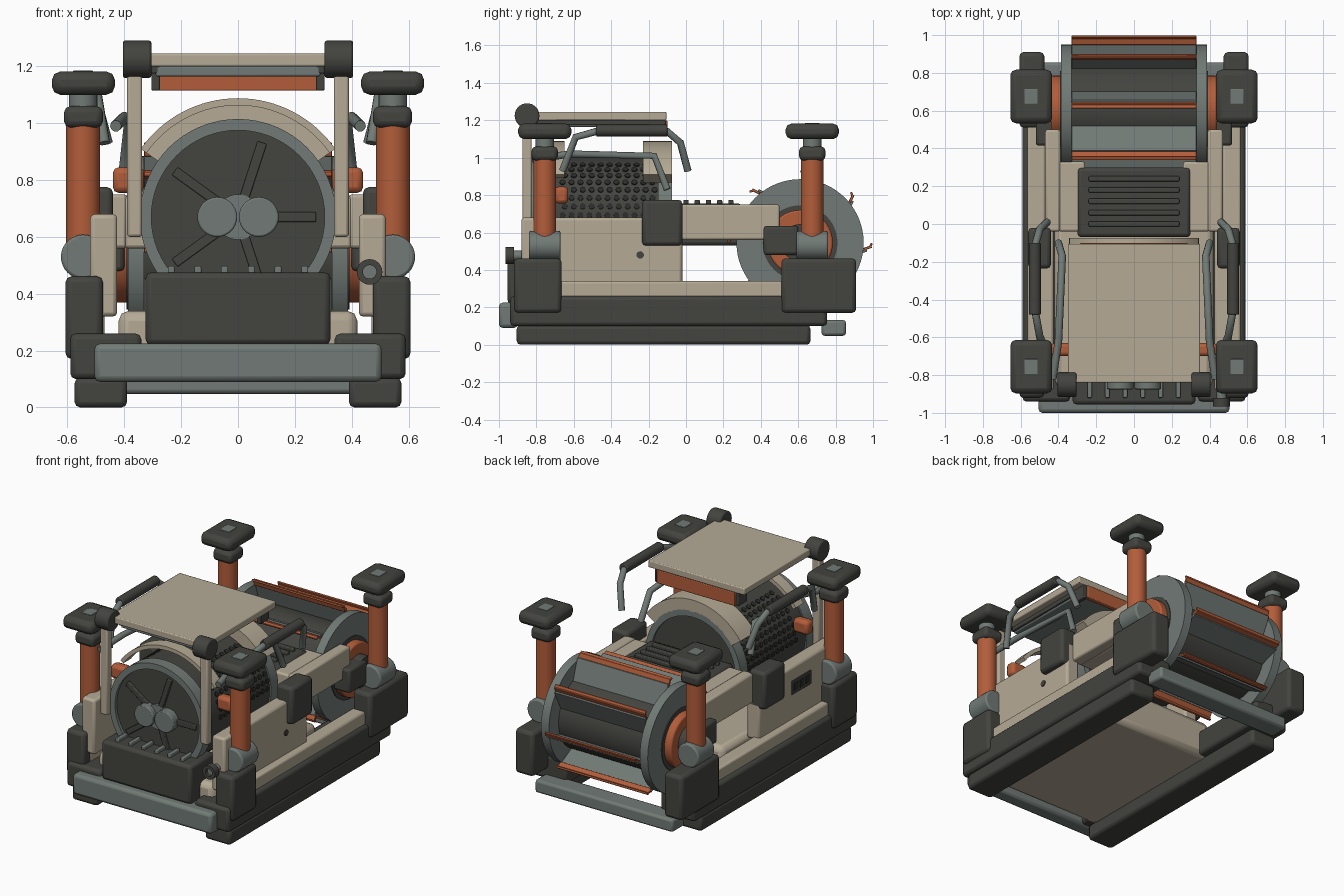
import bpy, bmesh, math
from mathutils import Matrix, Vector

cube = bpy.data.objects.get("Cube")
if cube:
    bpy.data.objects.remove(cube, do_unlink=True)


def material(name, rgb):
    m = bpy.data.materials.new(name)
    m.use_nodes = True
    m.diffuse_color = (*rgb, 1)
    b = next(n for n in m.node_tree.nodes if n.type == 'BSDF_PRINCIPLED')
    b.inputs["Base Color"].default_value = (*rgb, 1)
    b.inputs["Roughness"].default_value = 0.7
    return m


BEIGE = material("warm beige", (0.46, 0.40, 0.30))
DARK = material("dark charcoal", (0.056, 0.058, 0.05))
GREY = material("steel grey", (0.165, 0.195, 0.18))
ORANGE = material("burnt orange", (0.45, 0.11, 0.042))
BLACK = material("hole black", (0.025, 0.026, 0.023))
SIDES = (("left", 1), ("right", -1))


def finish(name, bm, mat, bevel=0.0, segments=2):
    bmesh.ops.recalc_face_normals(bm, faces=bm.faces)
    me = bpy.data.meshes.new(name)
    bm.to_mesh(me)
    bm.free()
    ob = bpy.data.objects.new(name, me)
    bpy.context.collection.objects.link(ob)
    me.materials.append(mat)
    if bevel:
        mod = ob.modifiers.new("bevel", 'BEVEL')
        mod.width, mod.segments, mod.limit_method = bevel, segments, 'ANGLE'
    bpy.ops.object.select_all(action='DESELECT')
    ob.select_set(True)
    bpy.context.view_layer.objects.active = ob
    bpy.ops.object.shade_smooth_by_angle(angle=math.radians(35))
    return ob


def box(name, x, y, z, mat, bevel=0.012):
    """Bevelled box from three (low, high) ranges."""
    bm = bmesh.new()
    bmesh.ops.create_cube(bm, size=1)
    for v in bm.verts:
        v.co = Vector([(r[0] + r[1]) / 2 + c * (r[1] - r[0]) for r, c in zip((x, y, z), v.co)])
    return finish(name, bm, mat, bevel)


def pair(name, x, y, z, mat, bevel=0.012):
    for side, s in SIDES:
        box(f"{side}_{name}", sorted((x[0] * s, x[1] * s)), y, z, mat, bevel)


def add_rod(bm, a, b, r, n=32):
    a, b = Vector(a), Vector(b)
    m = Matrix.Translation((a + b) / 2) @ (b - a).to_track_quat('Z', 'Y').to_matrix().to_4x4()
    bmesh.ops.create_cone(bm, cap_ends=True, segments=n, radius1=r, radius2=r,
                          depth=(b - a).length, matrix=m)


def rod(name, a, b, r, mat, bevel=0.0, n=32):
    bm = bmesh.new()
    add_rod(bm, a, b, r, n)
    return finish(name, bm, mat, bevel)


def ring(name, axis, centre, r0, r1, lo, hi, mat, a0=0, a1=360, n=48):
    """Rectangular section swept round the x or y axis; a partial sweep gives an arch."""
    bm = bmesh.new()
    full = a1 - a0 == 360
    rows = []
    for i in range(n if full else n + 1):
        a = math.radians(a0 + (a1 - a0) * i / n)
        row = []
        for r, t in ((r0, lo), (r1, lo), (r1, hi), (r0, hi)):
            c, s = r * math.cos(a), r * math.sin(a)
            p = (t, centre[0] + c, centre[1] + s) if axis == 'x' else (centre[0] + c, t, centre[1] + s)
            row.append(bm.verts.new(p))
        rows.append(row)
    for i in range(n):
        p, q = rows[i], rows[(i + 1) % len(rows)]
        for k in range(4):
            bm.faces.new((p[k], p[k - 1], q[k - 1], q[k]))
    if not full:
        bm.faces.new(rows[0])
        bm.faces.new(rows[-1])
    return finish(name, bm, mat)


def pipe(name, points, r, mat):
    cu = bpy.data.curves.new(name, 'CURVE')
    cu.dimensions, cu.bevel_depth, cu.bevel_resolution, cu.use_fill_caps = '3D', r, 3, True
    sp = cu.splines.new('POLY')
    sp.points.add(len(points) - 1)
    for p, co in zip(sp.points, points):
        p.co = (*co, 1)
    sp.use_smooth = True
    ob = bpy.data.objects.new(name, cu)
    bpy.context.collection.objects.link(ob)
    cu.materials.append(mat)


# Chassis: skids, rails, hull and bumpers
pair("skid", (0.39, 0.575), (-0.905, 0.665), (0, 0.105), DARK, 0.02)
pair("rail", (0.34, 0.59), (-0.94, 0.755), (0.1, 0.26), DARK, 0.02)
pair("rail_cover", (0.47, 0.565), (-0.86, 0.52), (0.25, 0.34), BEIGE)
box("hull", (-0.42, 0.42), (-0.86, 0.22), (0.09, 0.34), BEIGE, 0.035)
box("front_bumper", (-0.505, 0.505), (-1, -0.9), (0.09, 0.225), GREY, 0.02)
box("rear_bumper", (-0.5, 0.5), (0.725, 0.855), (0.048, 0.132), GREY, 0.015)

# Front housing with cooling fins and a side nozzle
box("front_housing", (-0.325, 0.325), (-0.955, -0.7), (0.22, 0.475), DARK, 0.02)
for i in range(6):
    x = -0.235 + i * 0.094
    box(f"fin_{i + 1}", (x - 0.012, x + 0.012), (-0.92, -0.82), (0.46, 0.497), GREY, 0.005)
ring("nozzle_rim", 'y', (0.463, 0.477), 0.024, 0.045, -0.965, -0.92, DARK, n=24)
rod("nozzle_core", (0.463, -0.945, 0.477), (0.463, -0.85, 0.477), 0.026, GREY, n=20)

# Side panels, their details and the boxes on them
pair("side_panel", (0.425, 0.52), (-0.88, -0.02), (0.32, 0.68), BEIGE, 0.015)
pair("control_box", (0.44, 0.56), (-0.235, -0.02), (0.53, 0.775), DARK, 0.02)
pair("orange_lug", (0.33, 0.44), (-0.7, -0.63), (0.755, 0.845), ORANGE, 0.02)
rod("panel_port", (0.5, -0.245, 0.48), (0.525, -0.245, 0.48), 0.02, DARK, n=16)
box("vent_plate", (-0.526, -0.515), (-0.55, -0.35), (0.5, 0.59), DARK, 0.002)
for k in range(3):
    box(f"vent_slot_{k + 1}", (-0.529, -0.52), (-0.53 + k * 0.06, -0.49 + k * 0.06),
        (0.52, 0.57), BLACK, 0)

# Corner jacks
for end, y, y0, y1 in (("front", -0.755, -0.92, -0.665), ("rear", 0.675, 0.51, 0.91)):
    pair(f"{end}_jack_block", (0.475, 0.607), (y0, y1), (0.17, 0.462), DARK, 0.022)
    for side, s in SIDES:
        n, x = f"{side}_{end}_", 0.545 * s
        rod(n + "jack_knuckle", (x, y - 0.085, 0.53), (x, y + 0.085, 0.53), 0.078, GREY, 0.01)
        rod(n + "jack_tube", (x, y, 0.52), (x, y, 1.0), 0.06, ORANGE)
        rod(n + "jack_neck", (x, y, 1.03), (x, y, 1.12), 0.05, GREY)
    pair(f"{end}_jack_collar", (0.475, 0.612), (y - 0.07, y + 0.07), (0.985, 1.06), DARK, 0.022)
    pair(f"{end}_jack_foot", (0.433, 0.655), (y - 0.142, y + 0.142), (1.1, 1.182), DARK, 0.03)
    pair(f"{end}_foot_inlay", (0.51, 0.58), (y - 0.04, y + 0.04), (1.178, 1.185), GREY, 0.002)

# Front drum: dark perforated shell, rims, spokes and motor cans
ZC = 0.67
rod("front_drum", (0, -0.82, ZC), (0, -0.09, ZC), 0.335, DARK, n=64)
for end, lo, hi in (("front", -0.84, -0.76), ("rear", -0.15, -0.075)):
    ring(f"front_drum_{end}_rim", 'y', (0, ZC), 0.305, 0.345, lo, hi, GREY, n=64)
bm = bmesh.new()
for side, s in SIDES:
    for row in range(8):
        a = math.radians(4 + row * 8)
        d = Vector((s * math.cos(a), 0, math.sin(a)))
        for col in range(11):
            c = Vector((0, -0.66 + col * 0.048 + (row % 2) * 0.012, ZC))
            add_rod(bm, c + d * 0.33, c + d * 0.342, 0.016, 8)
finish("drum_perforations", bm, BLACK)
bm = bmesh.new()
for k in range(5):
    m = Matrix.Translation((0, -0.823, ZC)) @ Matrix.Rotation(math.radians(72 * k), 4, 'Y') \
        @ Matrix.Translation((0.175, 0, 0)) @ Matrix.Diagonal((0.2, 0.03, 0.034, 1))
    bmesh.ops.create_cube(bm, size=1, matrix=m)
finish("drum_spokes", bm, DARK, 0.004)
rod("drum_hub", (0, -0.84, ZC), (0, -0.8, ZC), 0.08, GREY)
for side, s in SIDES:
    rod(f"{side}_motor_can", (0.073 * s, -0.875, ZC), (0.073 * s, -0.81, ZC), 0.07, GREY, 0.006)
ring("front_arch", 'y', (0, ZC), 0.393, 0.418, -0.73, -0.65, BEIGE, 35, 145, 32)
ring("rear_arch", 'y', (0, ZC), 0.34, 0.418, -0.23, -0.075, BEIGE, 35, 145, 32)

# Canopy
box("roof", (-0.35, 0.35), (-0.84, -0.105), (1.2, 1.245), BEIGE, 0.006)
box("roof_underside", (-0.29, 0.29), (-0.8, -0.13), (1.165, 1.202), GREY, 0.006)
pair("roof_bracket", (0.275, 0.305), (-0.8, -0.11), (1.175, 1.225), DARK, 0.005)
pair("rear_roof_tab", (0.275, 0.305), (-0.2, -0.11), (1.115, 1.2), DARK, 0.005)
box("rear_roof_strip", (-0.285, 0.285), (-0.13, -0.1), (1.115, 1.2), ORANGE, 0.004)
pair("roof_post", (0.337, 0.39), (-0.875, -0.825), (0.6, 1.22), BEIGE, 0.01)
for side, s in SIDES:
    rod(f"{side}_roof_knob", (0.305 * s, -0.85, 1.225), (0.405 * s, -0.85, 1.225), 0.066, DARK, 0.008)

# Handrails
for side, s in SIDES:
    outer = [(0.46, 0.01, 0.93), (0.5, -0.03, 1.08), (0.52, -0.1, 1.14), (0.52, -0.48, 1.14),
             (0.5, -0.59, 1.11), (0.47, -0.66, 0.93)]
    inner = [(0.43, -0.82, 0.99), (0.4, -0.62, 1.02), (0.38, -0.17, 1.01), (0.4, -0.1, 0.83)]
    pipe(f"{side}_outer_rail", [(s * x, y, z) for x, y, z in outer], 0.02, GREY)
    pipe(f"{side}_inner_rail", [(s * x, y, z) for x, y, z in inner], 0.02, GREY)
    rod(f"{side}_grip", (s * 0.525, -0.48, 1.145), (s * 0.525, -0.1, 1.145), 0.032, DARK, 0.006, 20)

# Rear arms and louvred deck
pair("arm", (0.39, 0.47), (-0.04, 0.5), (0.56, 0.75), BEIGE)
pair("arm_root", (0.26, 0.4), (-0.04, 0.33), (0.56, 0.745), BEIGE)
box("deck", (-0.3, 0.3), (-0.07, 0.3), (0.53, 0.755), DARK, 0.02)
for k in range(5):
    y = 0.0 + k * 0.06
    box(f"louvre_{k + 1}", (-0.24, 0.24), (y - 0.014, y + 0.014), (0.74, 0.775), DARK, 0.006)

# Rear paddle drum
YD, ZD = 0.61, 0.545
rod("paddle_drum_core", (-0.34, YD, ZD), (0.34, YD, ZD), 0.24, DARK, n=48)
for side, s in SIDES:
    ring(f"{side}_drum_flange", 'x', (YD, ZD), 0.19, 0.34, *sorted((s * 0.33, s * 0.387)), GREY, n=64)
    rod(f"{side}_drum_plate", (s * 0.33, YD, ZD), (s * 0.392, YD, ZD), 0.2, DARK, n=48)
    rod(f"{side}_drum_hub", (s * 0.38, YD, ZD), (s * 0.44, YD, ZD), 0.175, ORANGE, 0.01, 40)
    rod(f"{side}_drum_axle", (s * 0.38, YD, ZD), (s * 0.5, YD, ZD), 0.1, DARK)
pair("pivot_box", (0.4, 0.52), (0.415, 0.6), (0.48, 0.635), DARK, 0.015)


def paddles(name, mat, radial, tangent, thick, length, tilt):
    bm = bmesh.new()
    for k in range(8):
        m = Matrix.Translation((0, YD, ZD)) @ Matrix.Rotation(math.radians(41 + 45 * k), 4, 'X') \
            @ Matrix.Translation((0, radial, tangent)) @ Matrix.Rotation(math.radians(tilt), 4, 'X') \
            @ Matrix.Diagonal((0.66, length, thick, 1))
        bmesh.ops.create_cube(bm, size=1, matrix=m)
    finish(name, bm, mat, 0.003)


paddles("drum_paddles", GREY, 0.285, -0.045, 0.014, 0.16, 22)
paddles("drum_teeth", ORANGE, 0.362, -0.002, 0.014, 0.045, 22)
paddles("drum_tooth_tips", ORANGE, 0.378, 0.012, 0.012, 0.028, 70)
